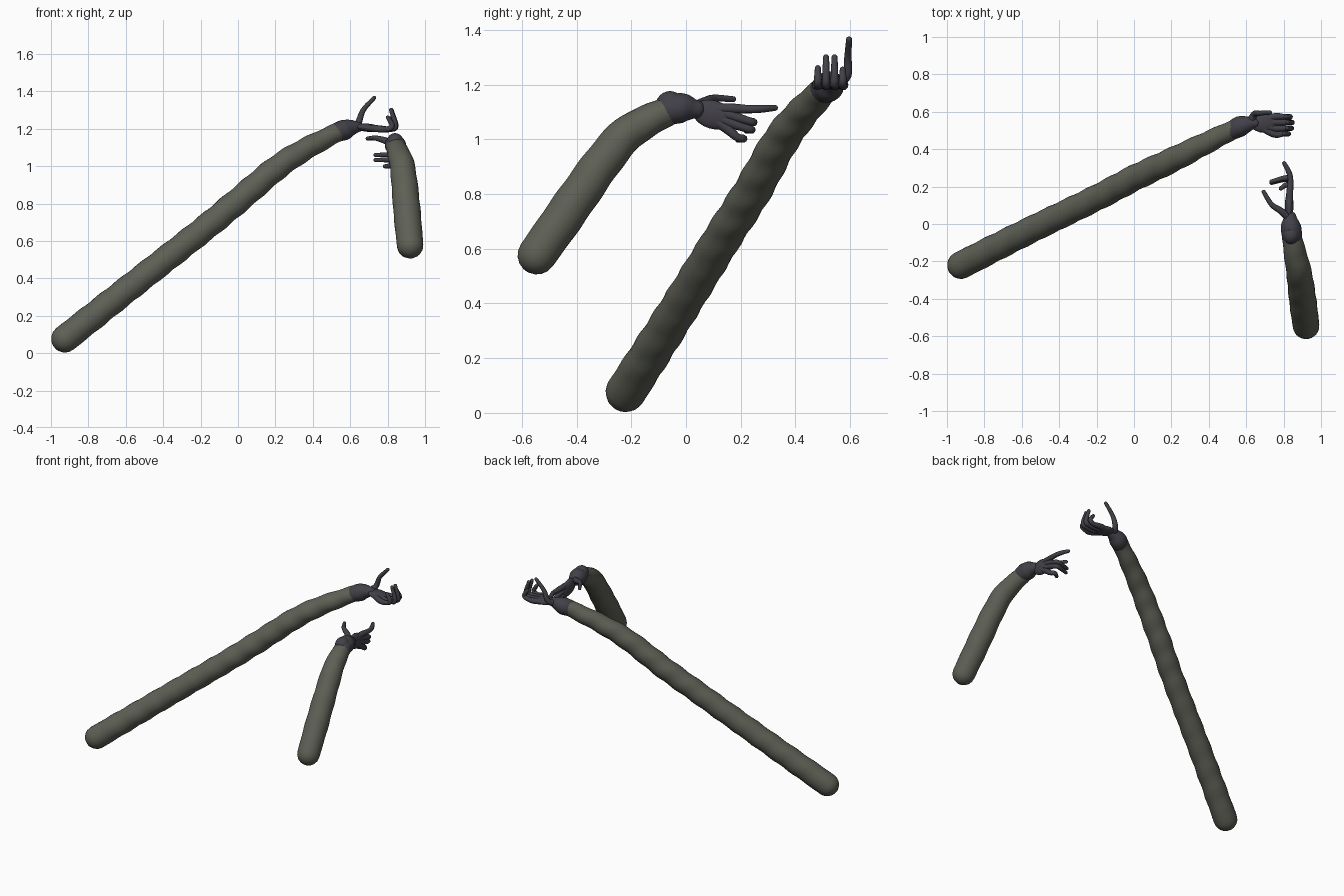
import bpy, bmesh, math
from mathutils import Vector, Matrix

if "Cube" in bpy.data.objects:
    bpy.data.objects.remove(bpy.data.objects["Cube"])


def material(name, rgb):
    m = bpy.data.materials.new(name)
    m.diffuse_color = (*rgb, 1)
    m.use_nodes = True
    m.node_tree.nodes["Principled BSDF"].inputs["Base Color"].default_value = m.diffuse_color
    return m


SLEEVE = material("olive grey sleeve", (0.112, 0.118, 0.092))
GLOVE = material("dark grey glove", (0.055, 0.052, 0.064))


def finish(bm, name, mat):
    bmesh.ops.recalc_face_normals(bm, faces=bm.faces)
    me = bpy.data.meshes.new(name)
    bm.to_mesh(me)
    bm.free()
    ob = bpy.data.objects.new(name, me)
    bpy.context.collection.objects.link(ob)
    me.materials.append(mat)
    for p in me.polygons:
        p.use_smooth = True
    return ob


def spline(pts, steps):
    """Catmull-Rom through points of (x, y, z, radius)."""
    v = [Vector(p) for p in pts]
    v = [2 * v[0] - v[1]] + v + [2 * v[-1] - v[-2]]
    out = []
    for i in range(1, len(v) - 2):
        a, b, c, d = v[i - 1:i + 3]
        for s in range(steps):
            t = s / steps
            out.append(0.5 * (2 * b + (c - a) * t + (2 * a - 5 * b + 4 * c - d) * t * t
                              + (3 * b - a - 3 * c + d) * t ** 3))
    return out + [v[-2]]


def tube(name, pts, mat, sides=12, steps=5, wobble=0.0):
    """Swept round tube with hemispherical ends."""
    path = spline(pts, steps)
    pos = [p.xyz for p in path]
    n = len(path)
    tan = [(pos[min(i + 1, n - 1)] - pos[max(i - 1, 0)]).normalized() for i in range(n)]
    rings = []
    caps = [math.radians(a) for a in (10, 30, 50, 70)]
    for a in caps:
        rings.append((pos[0] - tan[0] * path[0].w * math.cos(a), tan[0], path[0].w * math.sin(a), 0))
    dist = 0
    for i in range(n):
        dist += (pos[i] - pos[i - 1]).length if i else 0
        rings.append((pos[i], tan[i], path[i].w, dist))
    for a in reversed(caps):
        rings.append((pos[-1] + tan[-1] * path[-1].w * math.cos(a), tan[-1],
                      path[-1].w * math.sin(a), dist))
    bm = bmesh.new()
    loops = []
    side = tan[0].orthogonal().normalized()
    for c, t, r, d in rings:
        side = (side - t * side.dot(t)).normalized()
        other = t.cross(side)
        loop = []
        for k in range(sides):
            a = math.tau * k / sides
            rr = r * (1 + wobble * math.sin(d * 42 + 2 * math.sin(a)) * min(1, d * 5))
            loop.append(bm.verts.new(c + (side * math.cos(a) + other * math.sin(a)) * rr))
        loops.append(loop)
    for l0, l1 in zip(loops, loops[1:]):
        for k in range(sides):
            j = (k + 1) % sides
            bm.faces.new((l0[k], l0[j], l1[j], l1[k]))
    bm.faces.new(loops[0])
    bm.faces.new(loops[-1])
    return finish(bm, name, mat)


def ellipsoid(name, centre, size, axis, normal, mat):
    """size = (along axis, across, along normal)"""
    x = Vector(axis).normalized()
    z = Vector(normal)
    z = (z - x * z.dot(x)).normalized()
    y = z.cross(x)
    rot = Matrix((x, y, z)).transposed().to_4x4()
    bm = bmesh.new()
    bmesh.ops.create_uvsphere(bm, u_segments=20, v_segments=12, radius=1,
                              matrix=Matrix.Translation(centre) @ rot @ Matrix.Diagonal((*size, 1)))
    return finish(bm, name, mat)


def fingers(prefix, root, data):
    """Each finger runs from the wrist through knuckle and bend to its tip."""
    for name, pts in data.items():
        radii = (0.016, 0.019, 0.015, 0.0145, 0.011)
        full = [root] + pts
        radii = radii[:len(full) - 1] + (0.011,)
        tube(f"{prefix}_{name}", [(*p, r) for p, r in zip(full, radii)], GLOVE, sides=10, steps=4)


# Long arm: sleeve
tube("long_sleeve", [(-0.925, -0.22, 0.077, 0.074), (-0.6, -0.055, 0.335, 0.071),
                     (-0.2, 0.14, 0.65, 0.069), (0, 0.245, 0.815, 0.069),
                     (0.2, 0.34, 0.985, 0.066), (0.35, 0.415, 1.085, 0.06),
                     (0.54, 0.51, 1.185, 0.05)], SLEEVE, sides=24, steps=12, wobble=0.035)
# Long arm: glove cuff and wrist
tube("long_cuff", [(0.535, 0.505, 1.182, 0.052), (0.57, 0.523, 1.194, 0.055),
                   (0.605, 0.533, 1.205, 0.044), (0.645, 0.54, 1.21, 0.027)],
     GLOVE, sides=20)
# Long arm: palm and fingers
ellipsoid("long_palm", (0.695, 0.54, 1.205), (0.075, 0.052, 0.022), (1, 0, -0.1), (0, 0, 1), GLOVE)
hand = {}
for nm, y, top, reach in (("little_finger", 0.482, 1.26, 0.825), ("ring_finger", 0.512, 1.3, 0.842),
                          ("middle_finger", 0.543, 1.3, 0.845), ("index_finger", 0.573, 1.255, 0.835)):
    hand[nm] = [(0.745, y, 1.2), (reach - 0.03, y, 1.197), (reach, y, 1.215),
                (reach - 0.024, y, top)]
fingers("long_hand", (0.635, 0.54, 1.21), hand)
tube("long_hand_thumb", [(0.625, 0.55, 1.21, 0.022), (0.645, 0.588, 1.235, 0.018),
                         (0.67, 0.592, 1.3, 0.014), (0.728, 0.596, 1.365, 0.011)], GLOVE, sides=10)

# Short arm: sleeve
tube("short_sleeve", [(0.92, -0.545, 0.577, 0.071), (0.905, -0.43, 0.74, 0.073),
                      (0.89, -0.31, 0.91, 0.07), (0.876, -0.225, 1.012, 0.066),
                      (0.86, -0.15, 1.062, 0.06), (0.842, -0.06, 1.105, 0.052)],
     SLEEVE, sides=24, steps=10, wobble=0.02)
# Short arm: glove cuff, wrist bump and wrist
tube("short_cuff", [(0.845, -0.06, 1.108, 0.055), (0.838, -0.01, 1.115, 0.054),
                    (0.835, 0.035, 1.11, 0.034)], GLOVE, sides=20)
ellipsoid("short_wrist_bump", (0.84, -0.06, 1.13), (0.05, 0.045, 0.046), (0, 1, 0.3), (0, 0, 1), GLOVE)
# Short arm: palm and fingers
ellipsoid("short_palm", (0.83, 0.1, 1.09), (0.08, 0.052, 0.023), (0, 1, -0.3), (1, 0, 0), GLOVE)
hand = {}
for nm, kz, by, bz, tx in (("middle_finger", 1.092, 0.252, 1.062, 0.735),
                           ("ring_finger", 1.067, 0.245, 1.035, 0.735),
                           ("little_finger", 1.043, 0.215, 1.002, 0.785)):
    hand[nm] = [(0.832, 0.145, kz), (0.835, by - 0.03, bz + 0.007),
                (0.817, by - 0.005, bz), (tx, by - 0.025, bz - 0.003)]
hand["index_finger"] = [(0.832, 0.15, 1.113), (0.837, 0.235, 1.11), (0.827, 0.28, 1.112),
                        (0.803, 0.325, 1.115)]
fingers("short_hand", (0.835, 0.035, 1.11), hand)
tube("short_hand_thumb", [(0.83, 0.03, 1.115, 0.022), (0.785, 0.07, 1.137, 0.018),
                          (0.735, 0.105, 1.15, 0.014), (0.693, 0.172, 1.147, 0.011)], GLOVE, sides=10)
